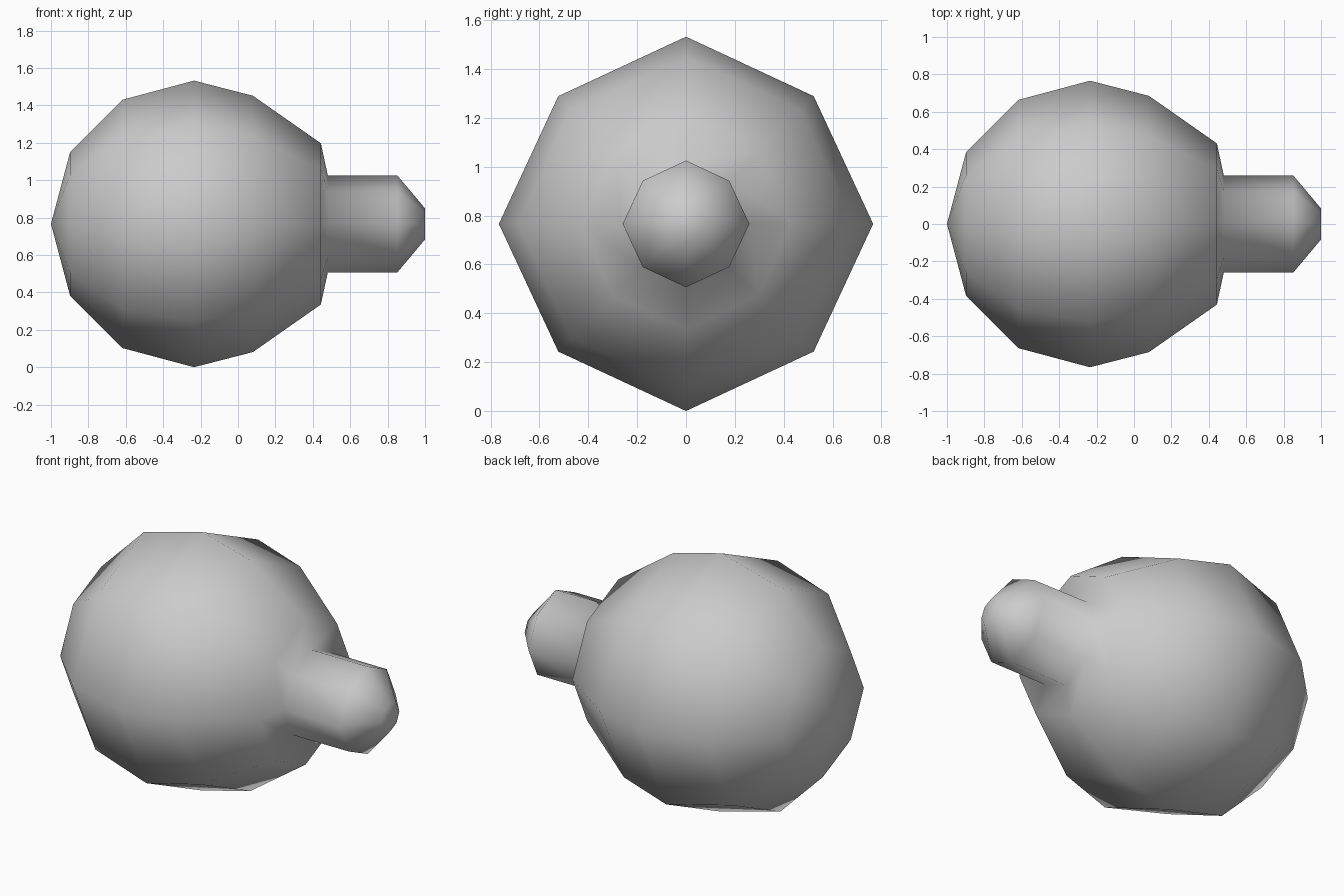
import bpy
import bmesh
from math import cos, sin, pi

cube = bpy.data.objects.get("Cube")
if cube:
    bpy.data.objects.remove(cube, do_unlink=True)

CENTRE_Z = 0.766
SIDES = 8
DIAGONAL = 0.965   # the diagonal corners sit slightly inside the circle

grey = bpy.data.materials.new("plain grey")
grey.use_nodes = True
colour = (0.6, 0.6, 0.6, 1)
grey.diffuse_color = colour
grey.node_tree.nodes["Principled BSDF"].inputs["Base Color"].default_value = colour

# Profile along x: round body, flat shoulder, neck, tapered tip
profile = [(-0.898, 0.383), (-0.617, 0.664), (-0.235, 0.766), (0.08, 0.685),
           (0.443, 0.431), (0.48, 0.26), (0.852, 0.259), (1.0, 0.083)]

bm = bmesh.new()


def ring(x, radius):
    verts = []
    for i in range(SIDES):
        a = 2 * pi * i / SIDES
        r = radius * (DIAGONAL if i % 2 else 1)
        verts.append(bm.verts.new((x, r * cos(a), CENTRE_Z + r * sin(a))))
    return verts


rings = [ring(x, r) for x, r in profile]
pole = bm.verts.new((-1, 0, CENTRE_Z))

# Rounded back end, side bands and flat tip
for i in range(SIDES):
    j = (i + 1) % SIDES
    bm.faces.new((pole, rings[0][j], rings[0][i]))
    for a, b in zip(rings, rings[1:]):
        bm.faces.new((a[i], a[j], b[j], b[i]))
bm.faces.new(rings[-1])

bmesh.ops.recalc_face_normals(bm, faces=bm.faces)
for face in bm.faces:
    face.smooth = True

mesh = bpy.data.meshes.new("bulb_with_neck")
bm.to_mesh(mesh)
bm.free()
mesh.materials.append(grey)
bulb = bpy.data.objects.new("bulb_with_neck", mesh)
bpy.context.collection.objects.link(bulb)
